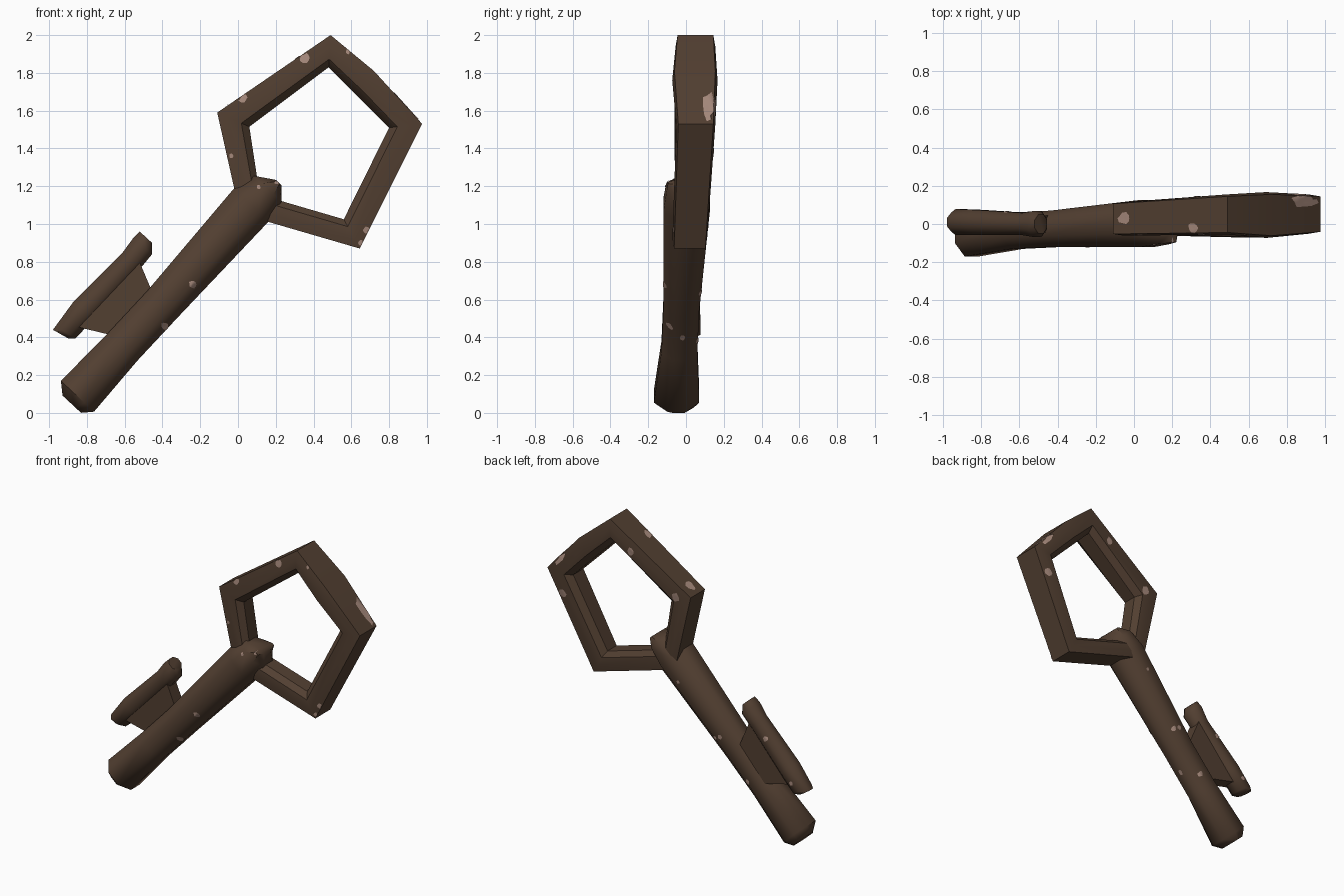
import bpy, bmesh, math, random
from mathutils import Vector
from mathutils.bvhtree import BVHTree

if "Cube" in bpy.data.objects:
    bpy.data.objects.remove(bpy.data.objects["Cube"])

random.seed(4)


def material(name, rgb):
    m = bpy.data.materials.new(name)
    m.diffuse_color = (*rgb, 1)
    m.use_nodes = True
    m.node_tree.nodes["Principled BSDF"].inputs["Base Color"].default_value = m.diffuse_color
    return m


RUST = material("dark rusty brown", (0.085, 0.05, 0.031))
WORN = material("worn pale metal", (0.38, 0.25, 0.2))
all_verts, all_polys = [], []       # collected surface, used to lay the worn patches


def finish(name, bm, mat, angle=40):
    me = bpy.data.meshes.new(name)
    bm.to_mesh(me)
    bm.free()
    ob = bpy.data.objects.new(name, me)
    bpy.context.collection.objects.link(ob)
    me.materials.append(mat)
    bpy.ops.object.select_all(action='DESELECT')
    ob.select_set(True)
    bpy.context.view_layer.objects.active = ob
    bpy.ops.object.shade_smooth_by_angle(angle=math.radians(angle))
    return ob


def loft(name, stations, profile, closed=False, angle=40):
    """Each station: outer (x,z), inner (x,z), y centre, y half-width."""
    bm = bmesh.new()
    rings = []
    for o, i, yc, hy in stations:
        o, i = Vector(o), Vector(i)
        c, n = (o + i) / 2, (o - i) / 2
        rings.append([bm.verts.new((c.x + u * n.x, yc + v * hy, c.y + u * n.y))
                      for u, v in profile])
    k = len(profile)
    pairs = list(zip(rings, rings[1:])) + ([(rings[-1], rings[0])] if closed else [])
    for a, b in pairs:
        for j in range(k):
            bm.faces.new((a[j], a[(j + 1) % k], b[(j + 1) % k], b[j]))
    if not closed:
        bm.faces.new(rings[0])
        bm.faces.new(rings[-1])
    bmesh.ops.recalc_face_normals(bm, faces=bm.faces)
    bm.verts.index_update()
    base = len(all_verts)
    all_verts.extend(v.co.copy() for v in bm.verts)
    all_polys.extend([base + v.index for v in f.verts] for f in bm.faces)
    return finish(name, bm, RUST, angle)


def across(cx, cz, half, yc, hy):
    """Station given by its centre, measured across the slanted shaft."""
    nx, nz = -0.73 * half, 0.68 * half
    return ((cx + nx, cz + nz), (cx - nx, cz - nz), yc, hy)


R = 1 / math.cos(math.pi / 8)
OCT = [(R * math.cos(math.pi / 8 + t * math.pi / 4),
        R * math.sin(math.pi / 8 + t * math.pi / 4)) for t in range(8)]

# shaft
loft("shaft", [
    across(-0.88, 0.046, 0.067, -0.04, 0.08),
    across(-0.85, 0.088, 0.12, -0.05, 0.12),
    across(-0.61, 0.35, 0.107, -0.035, 0.095),
    across(-0.405, 0.57, 0.107, -0.025, 0.095),
    across(0.07, 1.10, 0.127, 0.003, 0.123),
    across(0.158, 1.187, 0.10, 0.005, 0.11),
    across(0.215, 1.22, 0.02, -0.005, 0.09)], OCT, angle=50)

# five-sided handle ring
RING = [(1, -.9), (1, .9), (.3, 1), (-.5, .95), (-1, .55), (-1, -.55), (-.5, -.95), (.3, -1)]
loft("handle_ring", [
    ((0.49, 2.0), (0.48, 1.83), 0.05, 0.105),
    ((0.72, 1.81), (0.64, 1.67), 0.047, 0.12),
    ((0.975, 1.53), (0.80, 1.51), 0.052, 0.103),
    ((0.645, 0.87), (0.56, 1.025), 0.02, 0.092),
    ((0.01, 1.055), (0.115, 1.155), 0.03, 0.088),
    ((-0.11, 1.59), (0.06, 1.515), 0.027, 0.088)], RING, closed=True)

# bit: bar parallel to the shaft
loft("bit_bar", [
    ((-0.98, 0.44), (-0.90, 0.395), 0.01, 0.05),
    ((-0.965, 0.46), (-0.86, 0.395), 0.01, 0.068),
    ((-0.87, 0.59), (-0.755, 0.505), 0.008, 0.066),
    ((-0.61, 0.85), (-0.525, 0.755), 0.0, 0.058),
    ((-0.555, 0.925), (-0.455, 0.84), 0.0, 0.068),
    ((-0.52, 0.96), (-0.455, 0.90), 0.0, 0.05)], OCT, angle=50)

# bit: web joining the bar to the shaft
loft("bit_web", [
    ((-0.85, 0.455), (-0.60, 0.395), 0.0, 0.045),
    ((-0.53, 0.82), (-0.42, 0.56), 0.0, 0.045)],
    [(1, -1), (1, 1), (-1, 1), (-1, -1)])

# worn patches: thin irregular scabs projected onto the surface
tree = BVHTree.FromPolygons(all_verts, all_polys)
VIEWS = {   # ray direction, and where picture coordinates (a, b) sit in space
    "front": (Vector((0, 1, 0)), lambda a, b: Vector((a, -3, b))),
    "back": (Vector((0, -1, 0)), lambda a, b: Vector((a, 3, b))),
    "right": (Vector((-1, 0, 0)), lambda a, b: Vector((3, a, b))),
    "top": (Vector((0, 0, -1)), lambda a, b: Vector((a, b, 3))),
}


def worn_patch(bm, view, a, b, ra, rb):
    d, place = VIEWS[view]
    mid = tree.ray_cast(place(a, b), d)
    if mid[0] is None:
        return
    n = 10
    wob = [random.uniform(0.8, 1.15) for _ in range(n)]

    def point(s, j):
        t = 2 * math.pi * j / n
        hit, nor, _, _ = tree.ray_cast(
            place(a + s * wob[j] * ra * math.cos(t), b + s * wob[j] * rb * math.sin(t)), d)
        if hit is None or abs((hit - mid[0]).dot(d)) > 0.1:
            return None
        if nor.dot(d) > 0:
            nor = -nor
        return bm.verts.new(hit + nor * 0.003)

    centre = bm.verts.new(mid[0] - d * 0.003)
    rings = [[centre] * n] + [[point(s, j) for j in range(n)] for s in (0.35, 0.7, 1)]
    for p, q in zip(rings, rings[1:]):
        for j in range(n):
            vs = [p[j], q[j], q[(j + 1) % n], p[(j + 1) % n]]
            vs = [v for v in dict.fromkeys(vs) if v]
            if len(vs) >= 3:
                f = bm.faces.new(vs)
                f.normal_update()
                if f.normal.dot(d) > 0:
                    f.normal_flip()


PATCHES = {
    "front": [(.355, 1.88, .028), (.025, 1.67, .026), (-.035, 1.36, .012), (.11, 1.195, .01),
              (.205, 1.222, .013), (-.24, .68, .02), (-.03, .81, .02), (-.39, .46, .02),
              (.68, .97, .018), (.65, .90, .014), (.58, 1.91, .012)],
    "back": [(.33, 1.81, .028), (0, 1.57, .03), (.86, 1.38, .03), (-.02, .98, .012),
             (-.28, .64, .016), (-.32, .66, .016), (-.52, .39, .018),
             (-.66, .73, .018), (-.87, .48, .014)],
    "right": [(-.02, .40, .014)],
    "top": [(-.05, .03, .032), (.31, -.02, .026)],
}
bm = bmesh.new()
for view, spots in PATCHES.items():
    for a, b, r in spots:
        worn_patch(bm, view, a, b, r, r)
worn_patch(bm, "right", .122, 1.62, .036, .075)   # large scab on the outer corner
bmesh.ops.delete(bm, geom=[v for v in bm.verts if not v.link_faces], context='VERTS')
finish("worn_patches", bm, WORN)
